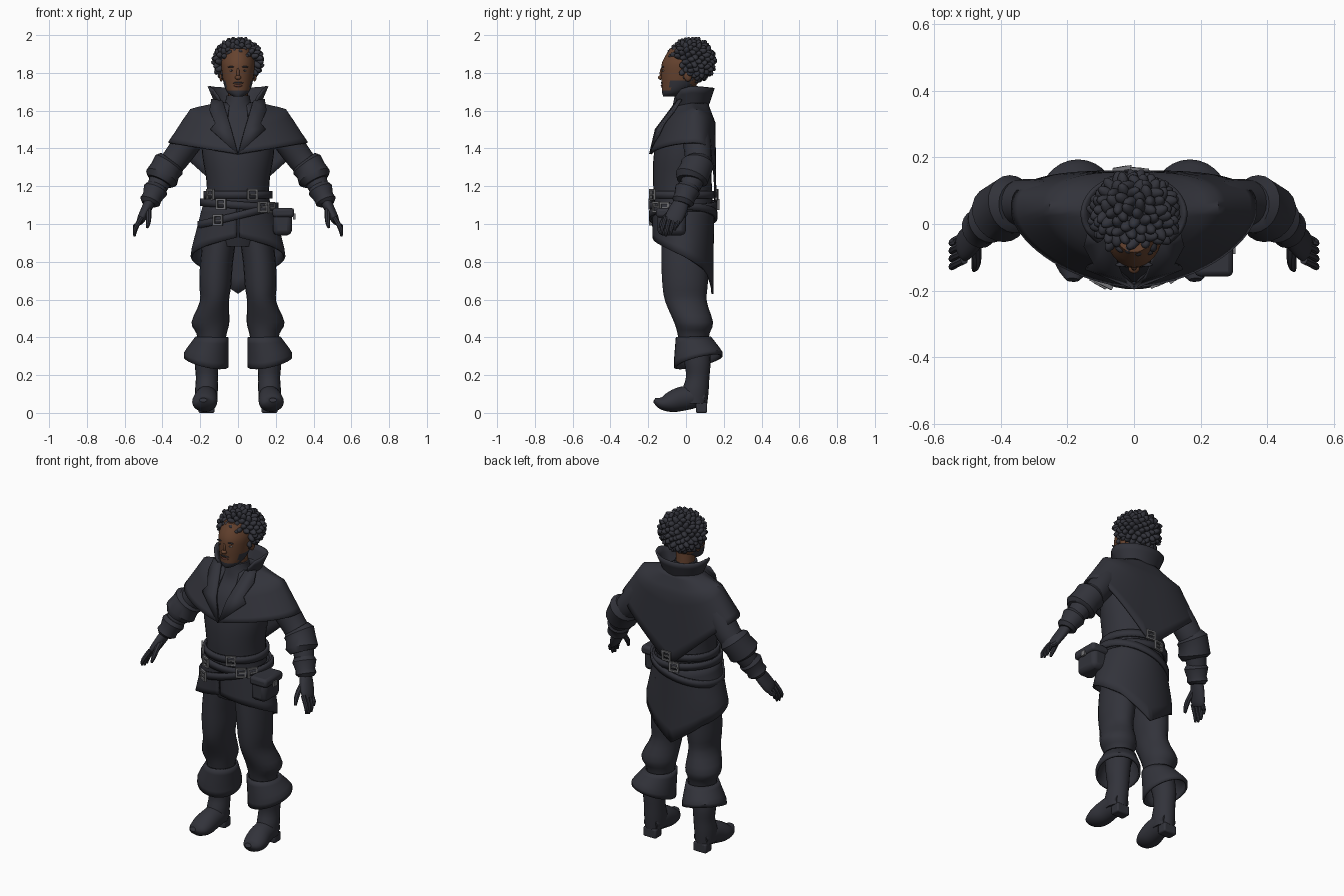
import bpy, bmesh, random
from math import sin, cos, pi, radians, sqrt
from mathutils import Vector, Matrix, Euler

random.seed(4)
if "Cube" in bpy.data.objects:
    bpy.data.objects.remove(bpy.data.objects["Cube"])


def material(name, r, g, b):
    m = bpy.data.materials.new(name)
    m.use_nodes = True
    m.diffuse_color = (r, g, b, 1)
    m.node_tree.nodes["Principled BSDF"].inputs["Base Color"].default_value = (r, g, b, 1)
    return m


CLOTH = material("charcoal cloth", .032, .033, .043)
SKIN = material("brown skin", .13, .055, .028)
METAL = material("grey metal", .17, .17, .18)
LIP = material("lip brown", .1, .035, .025)
EYE = material("eye white", .35, .3, .27)


def finish(name, bm, *mats, smooth=40, thick=0, bevel=0):
    bmesh.ops.recalc_face_normals(bm, faces=bm.faces)
    mesh = bpy.data.meshes.new(name)
    bm.to_mesh(mesh)
    bm.free()
    ob = bpy.data.objects.new(name, mesh)
    bpy.context.collection.objects.link(ob)
    for m in mats:
        mesh.materials.append(m)
    bpy.ops.object.select_all(action="DESELECT")
    ob.select_set(True)
    bpy.context.view_layer.objects.active = ob
    bpy.ops.object.shade_smooth_by_angle(angle=radians(smooth))
    if thick:
        mod = ob.modifiers.new("thickness", "SOLIDIFY")
        mod.thickness, mod.offset = thick, 0
    if bevel:
        mod = ob.modifiers.new("rounding", "BEVEL")
        mod.width, mod.segments = bevel, 2
    return ob


def lerp_keys(keys, x):
    for (x0, y0), (x1, y1) in zip(keys, keys[1:]):
        if x <= x1:
            return y0 + (y1 - y0) * max(0, (x - x0) / (x1 - x0))
    return keys[-1][1]


def smooth_rings(rings, steps):
    """Catmull-Rom interpolation between the given rings."""
    r = [rings[0]] + rings + [rings[-1]]
    out = []
    for p, a, b, n in zip(r, r[1:], r[2:], r[3:]):
        for k in range(steps):
            t = k / steps
            out.append(tuple(.5 * (2 * j + (l - i) * t + (2 * i - 5 * j + 4 * l - m) * t * t
                                   + (3 * j - i - 3 * l + m) * t ** 3)
                             for i, j, l, m in zip(p, a, b, n)))
    return out + [rings[-1]]


def loft(name, rings, mat=CLOTH, side=1, flat=True, steps=3, segs=20):
    """Skin over elliptical rings (x, y, z, radius a, radius b)."""
    rings = smooth_rings(rings, steps)
    bm = bmesh.new()
    mid = [Vector(r[:3]) for r in rings]
    loops = []
    for i, (*_, ra, rb) in enumerate(rings):
        a, b = Vector((1, 0, 0)), Vector((0, 1, 0))
        if not flat:
            t = (mid[min(i + 1, len(mid) - 1)] - mid[max(i - 1, 0)]).normalized()
            guide = b if abs(t.y) < .8 else Vector((0, 0, 1))
            b = (guide - t * guide.dot(t)).normalized()
            a = b.cross(t)
        ring = [mid[i] + a * ra * cos(2 * pi * k / segs) + b * rb * sin(2 * pi * k / segs)
                for k in range(segs)]
        loops.append([bm.verts.new((p.x * side, p.y, p.z)) for p in ring])
    for lo, hi in zip(loops, loops[1:]):
        for k in range(segs):
            bm.faces.new((lo[k - 1], lo[k], hi[k], hi[k - 1]))
    bm.faces.new(loops[0])
    bm.faces.new(loops[-1])
    return finish(name, bm, mat)


def sheet(name, f, nu=48, nv=6, thick=.012, side=1):
    """Cloth surface f(u, v), u running round the body, v downwards."""
    bm = bmesh.new()
    grid = []
    for i in range(nu + 1):
        pts = [f(i / nu, j / nv) for j in range(nv + 1)]
        grid.append([bm.verts.new((x * side, y, z)) for x, y, z in pts])
    for p, q in zip(grid, grid[1:]):
        for j in range(nv):
            bm.faces.new((p[j], p[j + 1], q[j + 1], q[j]))
    bmesh.ops.remove_doubles(bm, verts=bm.verts, dist=.0001)
    return finish(name, bm, CLOTH, thick=thick)


def blobs(name, items, mat):
    bm = bmesh.new()
    for loc, scale, rot in items:
        m = Matrix.LocRotScale(Vector(loc), rot, Vector(scale))
        bmesh.ops.create_icosphere(bm, subdivisions=2, radius=1, matrix=m)
    return finish(name, bm, mat, smooth=60)


def boxes(name, items, mat, bevel=0, base=Matrix()):
    bm = bmesh.new()
    for loc, size in items:
        bmesh.ops.create_cube(bm, size=1, matrix=base @ Matrix.LocRotScale(Vector(loc), None, Vector(size)))
    return finish(name, bm, mat, bevel=bevel)


def power(value, e):
    return abs(value) ** e * (1 if value > 0 else -1)


# Torso, neck and head
loft("tunic", [(0, 0, .88, .14, .12), (0, -.01, 1, .18, .15), (0, -.015, 1.15, .165, .155),
               (0, -.02, 1.25, .17, .155), (0, -.015, 1.37, .19, .155), (0, 0, 1.5, .19, .14),
               (0, .01, 1.58, .14, .095), (0, 0, 1.63, .075, .07), (0, 0, 1.68, .062, .06)], segs=32)
loft("neck", [(0, .01, 1.6, .05, .05), (0, 0, 1.78, .055, .055)], SKIN)
head = loft("head", [(0, -.085, 1.675, .025, .035), (0, -.065, 1.695, .055, .062),
                     (0, -.035, 1.74, .075, .094), (0, -.02, 1.8, .085, .112),
                     (0, -.01, 1.86, .088, .115), (0, 0, 1.93, .065, .085)], SKIN, segs=32)
head.data.materials.append(CLOTH)
for face in head.data.polygons:
    c = face.center
    face.material_index = int(c.z < 1.712 or (c.z < 1.765 and -.085 < c.y < .02))
blobs("nose", [((0, -.134, 1.775), (.017, .015, .012), None),
               ((0, -.127, 1.798), (.009, .013, .03), None)], SKIN)
blobs("mouth", [((0, -.126, 1.732), (.024, .008, .007), None)], LIP)
blobs("moustache", [((0, -.126, 1.747), (.03, .008, .005), None)], CLOTH)
for s, label in ((1, "left"), (-1, "right")):
    blobs(label + "_ear", [((s * .088, .01, 1.785), (.012, .022, .032), None)], SKIN)
    blobs(label + "_eye", [((s * .034, -.121, 1.812), (.013, .005, .005), None)], EYE)
    blobs(label + "_pupil", [((s * .034, -.125, 1.812), (.005, .003, .005), None)], CLOTH)
    blobs(label + "_brow", [((s * .036, -.122, 1.832), (.02, .007, .004), None)], CLOTH)

# Hair: a cap covered in short locks
locks = [((0, .035, 1.865), (.112, .1, .1), None)]
COUNT = 190
for i in range(COUNT):
    h = 1 - 2 * (i + .5) / COUNT
    r, t = sqrt(1 - h * h), i * pi * (3 - sqrt(5))
    d = Vector((r * cos(t), r * sin(t), h))
    p = Vector((0, .03, 1.865)) + Vector((d.x * .113, d.y * .105, d.z * .1))
    if p.z < 1.765 or (p.y < -.02 and p.z < 1.875):
        continue
    tilt = Euler([random.uniform(-.6, .6) for _ in range(3)]).to_quaternion()
    locks.append((p, (.018, .016, random.uniform(.026, .036)), tilt @ d.to_track_quat("Z", "Y")))
blobs("hair", locks, CLOTH)


# Shoulder cape, open at the throat and pointed at the back
def cape(u, v):
    gap = .45 * (1 - v)
    a = gap + (2 * pi - 2 * gap) * u
    sx, cy = sin(a), cos(a)
    e = 1.18 if cy > 0 else .67
    x, y = power(sx, e), power(cy, e)
    across = abs(x)
    low = 1.37 + .06 * across if cy > 0 else 1.1 + .33 * across
    neck = Vector((.1 * x, .03 - .08 * y, 1.64))
    shoulder = Vector((.25 * x, .04 - (.165 if cy > 0 else .11) * y, 1.605 - .07 * abs(cy)))
    hem = Vector((.365 * x, .04 - (.225 if cy > 0 else .115) * y, low))
    return neck.lerp(shoulder, v / .4) if v < .4 else shoulder.lerp(hem, (v - .4) / .6)


sheet("cape", cape, nu=72, nv=10)


# Standing collar
def collar(u, v):
    a = .75 + (2 * pi - 1.5) * u
    rise = lerp_keys([(-1, .09), (0, .1), (.5, .085), (1, 0)], cos(a))
    r = .1 + .055 * (1 - v)
    return r * sin(a), .03 - r * .75 * cos(a), 1.6 + (1 - v) * (rise + .03)


sheet("collar", collar, nv=4)

# Lapels
for s, label in ((1, "left"), (-1, "right")):
    bm = bmesh.new()
    outline = [(0, 1.37), (.035, 1.5), (.08, 1.65), (.14, 1.66), (.15, 1.6), (.12, 1.53), (.145, 1.5)]
    depth = [(1.37, -.19), (1.5, -.168), (1.66, -.06)]
    bm.faces.new([bm.verts.new((s * x, lerp_keys(depth, z) + .25 * x, z)) for x, z in outline])
    bmesh.ops.triangulate(bm, faces=bm.faces)
    finish(label + "_lapel", bm, CLOTH, thick=.012, smooth=20)


# Tunic skirt with a long tail behind
def skirt(u, v):
    a = .03 + (2 * pi - .06) * u
    low = lerp_keys([(0, .93), (pi / 4, .885), (pi / 2, .83), (pi * .75, .76), (pi, .63)], min(a, 2 * pi - a))
    z = 1.1 + (low - 1.1) * v
    flare = min(1, (1.1 - z) / .25)
    return (.18 + .065 * flare) * sin(a), -.015 - (.16 - .005 * flare) * cos(a), z


sheet("skirt", skirt, nu=64)


# Belts and buckles
def belt(name, rx, ry, height, tilt, buckles):
    def path(u, v):
        a = 2 * pi * u
        return rx * sin(a), -.015 - ry * cos(a), height + tilt * sin(a) + .04 * (.5 - v)
    sheet(name, path, nv=1, thick=.014)
    for i, angle in enumerate(buckles):
        base = Matrix.Translation(path(radians(angle) / (2 * pi), .5)) @ Matrix.Rotation(radians(angle), 4, "Z")
        bars = [((k * .024, -.012, 0), (.01, .012, .056)) for k in (-1, 1)]
        bars += [((0, -.012, k * .024), (.058, .012, .01)) for k in (-1, 1)]
        bars.append(((.006, -.014, 0), (.04, .01, .008)))
        boxes(f"{name}_buckle_{i + 1}", bars, METAL, base=base)


belt("upper_belt", .176, .166, 1.155, 0, [24, -52, 175])
belt("middle_belt", .194, .172, 1.1, -.015, [-26, 39, 58, 190])
belt("lower_belt", .208, .174, 1.045, .05, [-29])
boxes("pouch", [((.235, -.075, 1.005), (.1, .15, .13))], CLOTH, bevel=.025)
boxes("pouch_flap", [((.24, -.075, 1.06), (.115, .165, .05))], CLOTH, bevel=.015)
boxes("pouch_clasp", [((.298, -.075, 1.04), (.012, .03, .03))], METAL)


# Turned-down boot cuff
def boot_cuff(u, v):
    a = 2 * pi * u
    low = .27 - .03 * cos(a) + .025 * sin(a)
    k = min(1, v * 1.3)
    return (.138 + .03 * k + (.083 + .03 * k) * sin(a), .04 + .025 * k - (.088 + .035 * k) * cos(a),
            .4 + (low - .4) * v)


# Limbs, mirrored
for s, label in ((1, "left_"), (-1, "right_")):
    loft(label + "leg", [(.09, 0, .98, .09, .13), (.113, -.005, .8, .087, .125), (.12, -.005, .68, .085, .12),
                         (.125, 0, .59, .077, .11), (.146, .04, .48, .1, .103),
                         (.14, .04, .42, .08, .085), (.14, .04, .36, .07, .075)], side=s)
    sheet(label + "boot_cuff", boot_cuff, nu=28, nv=5, side=s)
    loft(label + "boot_shaft", [(.15, .045, .38, .07, .08), (.165, .06, .27, .064, .07),
                                (.165, .062, .19, .058, .062), (.167, .05, .12, .06, .07),
                                (.168, .045, .05, .055, .068)], side=s)
    loft(label + "boot_foot", [(.167, .1, .08, .045, .035), (.167, .05, .085, .057, .058),
                               (.17, -.02, .075, .062, .064), (.177, -.08, .058, .066, .055),
                               (.182, -.13, .052, .052, .034), (.184, -.168, .068, .02, .012)],
         side=s, flat=False)
    boxes(label + "boot_heel", [((s * .167, .082, .028), (.085, .06, .056))], CLOTH, bevel=.008)
    # Arm with flared cuffs
    loft(label + "sleeve", [(.17, .04, 1.56, .07, .07), (.25, .055, 1.455, .075, .075), (.33, .065, 1.345, .07, .07),
                            (.39, .05, 1.27, .065, .065), (.44, .01, 1.17, .05, .052),
                            (.465, -.01, 1.11, .038, .042)], side=s, flat=False)
    loft(label + "elbow_cuff", [(.35, .06, 1.335, .07, .07), (.365, .06, 1.315, .088, .088),
                                (.385, .05, 1.285, .082, .085), (.405, .03, 1.245, .09, .09),
                                (.415, .025, 1.225, .07, .075)], side=s, flat=False, steps=1)
    loft(label + "wrist_cuff", [(.428, .015, 1.2, .055, .055), (.437, .008, 1.18, .066, .068),
                                (.455, -.008, 1.14, .052, .056), (.465, -.015, 1.12, .056, .06),
                                (.47, -.02, 1.105, .04, .045)], side=s, flat=False, steps=1)
    loft(label + "palm", [(.46, -.015, 1.13, .03, .036), (.485, -.04, 1.08, .027, .047),
                          (.51, -.065, 1.03, .023, .048), (.52, -.075, 1.01, .016, .038)], side=s, flat=False)
    for i, finger in enumerate(("index", "middle", "ring", "little")):
        y, tip = -.108 + .024 * i, (.945, .935, .94, .965)[i]
        loft(label + finger + "_finger", [(.51, y, 1.035, .013, .013), (.534, y - .012, .995, .013, .012),
                                          (.546, y - .02, tip + .025, .011, .011),
                                          (.548, y - .024, tip, .006, .006)], side=s, flat=False, segs=8)
    loft(label + "thumb", [(.475, -.06, 1.08, .018, .018), (.473, -.1, 1.045, .015, .015),
                           (.475, -.125, 1.01, .013, .013), (.48, -.138, .98, .007, .007)],
         side=s, flat=False, segs=8)
